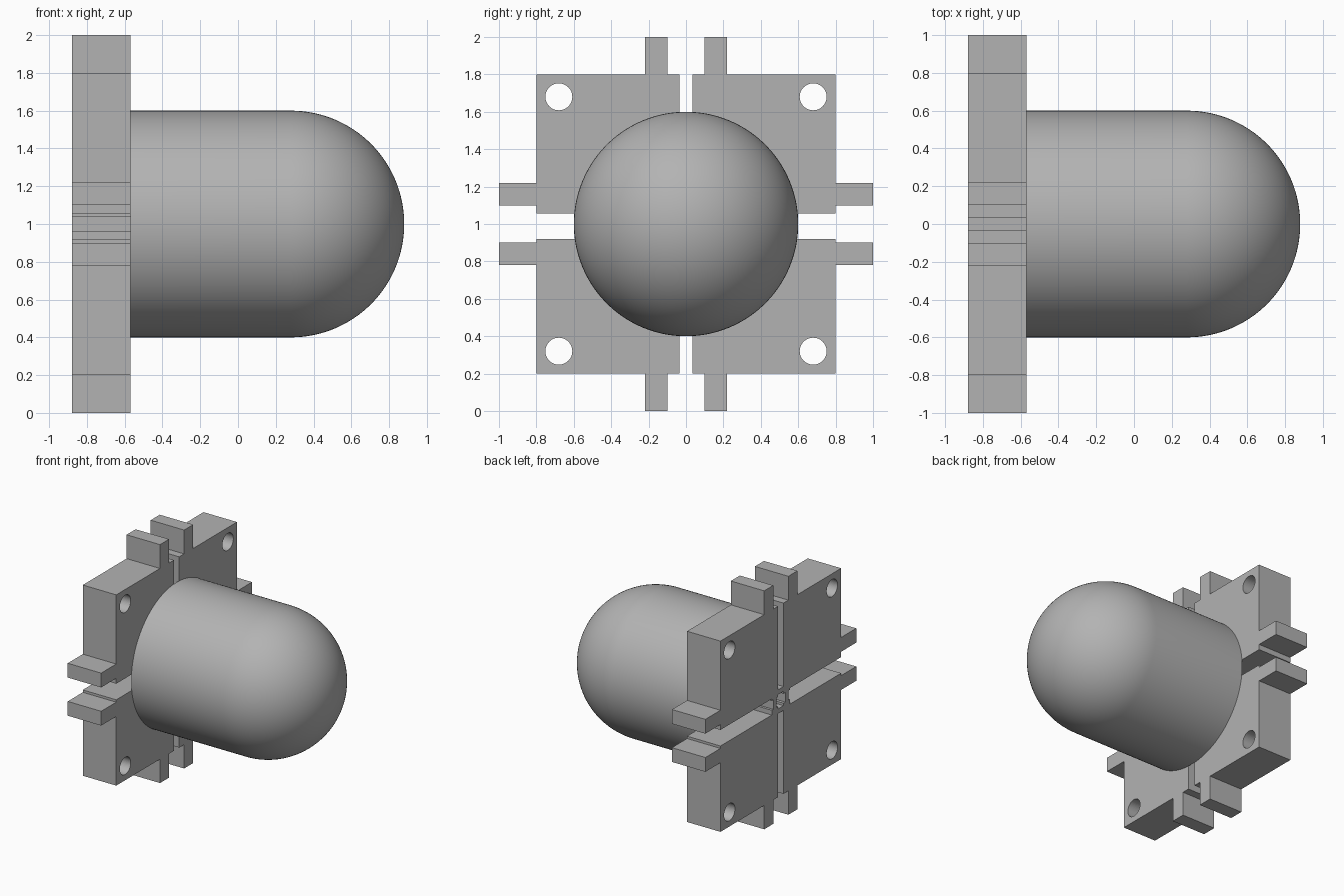
import bpy
import bmesh
import math
from mathutils import Matrix

cube = bpy.data.objects.get("Cube")
if cube:
    bpy.data.objects.remove(cube)

grey = bpy.data.materials.new("mid grey")
grey.use_nodes = True
COLOUR = (0.45, 0.45, 0.45, 1)
grey.diffuse_color = COLOUR
grey.node_tree.nodes["Principled BSDF"].inputs["Base Color"].default_value = COLOUR

BACK, FRONT = -0.88, -0.57


def add_object(name, bm):
    bmesh.ops.recalc_face_normals(bm, faces=bm.faces)
    mesh = bpy.data.meshes.new(name)
    bm.to_mesh(mesh)
    bm.free()
    mesh.materials.append(grey)
    obj = bpy.data.objects.new(name, mesh)
    bpy.context.collection.objects.link(obj)
    return obj


def extrude_outline(name, points):
    """Extrude a (y, z) outline through the thickness of the base."""
    bm = bmesh.new()
    face = bm.faces.new([bm.verts.new((BACK, y, z)) for y, z in points])
    result = bmesh.ops.extrude_face_region(bm, geom=[face])
    verts = [v for v in result["geom"] if isinstance(v, bmesh.types.BMVert)]
    bmesh.ops.translate(bm, verts=verts, vec=(FRONT - BACK, 0, 0))
    return add_object(name, bm)


def drill(plate, y, z):
    """Cut a round mounting hole through a plate."""
    bm = bmesh.new()
    bmesh.ops.create_cone(bm, cap_ends=True, segments=48, radius1=0.072,
                          radius2=0.072, depth=1,
                          matrix=Matrix.Translation((-0.7, y, z))
                          @ Matrix.Rotation(math.pi / 2, 4, "Y"))
    cutter = add_object("hole_cutter", bm)
    cutter.hide_render = True
    cutter.hide_set(True)
    mod = plate.modifiers.new("mounting hole", "BOOLEAN")
    mod.object = cutter
    mod.solver = "EXACT"


# Four quarter plates, each with two edge tabs and an inner corner nub
for side, sy in (("left", 1), ("right", -1)):
    for level, sz in (("upper", 1), ("lower", -1)):
        slot = 0.055 if sz > 0 else 0.08
        outline = [(0.035, 0.04), (0.035, 0.8), (0.1, 0.8), (0.1, 1), (0.22, 1),
                   (0.22, 0.8), (0.8, 0.8), (0.8, 0.22), (1, 0.22), (1, 0.1),
                   (0.8, 0.1), (0.8, slot), (0.12, slot), (0.12, 0.04)]
        plate = extrude_outline(f"{level}_{side}_plate",
                                [(sy * y, 1 + sz * z) for y, z in outline])
        drill(plate, sy * 0.68, 1 + sz * 0.68)

# Short webs joining the quarter plates around the open centre
for name, sy, sz in (("left_web", 1, 0), ("right_web", -1, 0),
                     ("upper_web", 0, 1), ("lower_web", 0, -1)):
    hy, hz = (0.02, 0.045) if sy else (0.04, 0.02)
    cy, cz = sy * 0.08, 1 + sz * 0.08
    extrude_outline(name, [(cy - hy, cz - hz), (cy + hy, cz - hz),
                           (cy + hy, cz + hz), (cy - hy, cz + hz)])

# Round body with a hemispherical end, spun about the x axis
STEPS = 32
profile = [(FRONT, 0), (FRONT, 0.6)]
profile += [(0.28 + 0.6 * math.sin(a), 0.6 * math.cos(a))
            for a in (i * math.pi / 2 / STEPS for i in range(STEPS + 1))]
bm = bmesh.new()
verts = [bm.verts.new((x, 0, 1 + r)) for x, r in profile]
edges = [bm.edges.new(pair) for pair in zip(verts, verts[1:])]
bmesh.ops.spin(bm, geom=verts + edges, cent=(0, 0, 1), axis=(1, 0, 0),
               angle=2 * math.pi, steps=128, use_merge=True)
bmesh.ops.remove_doubles(bm, verts=bm.verts, dist=0.0005)
body = add_object("domed_body", bm)
bpy.context.view_layer.objects.active = body
body.select_set(True)
bpy.ops.object.shade_smooth_by_angle(angle=math.radians(30))
